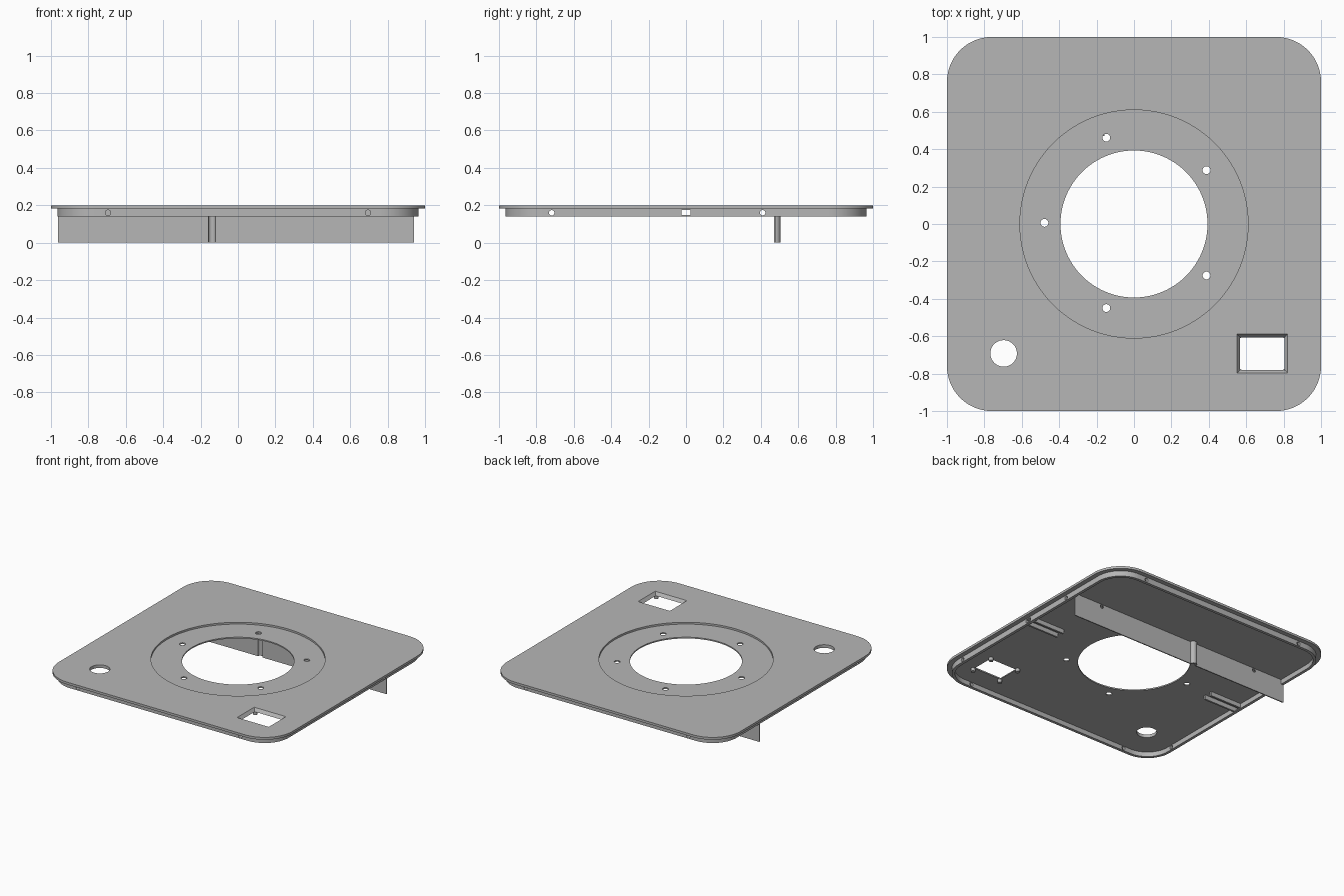
import bpy, bmesh
from math import sin, cos, pi, radians
from mathutils import Matrix

cube = bpy.data.objects.get("Cube")
if cube:
    bpy.data.objects.remove(cube, do_unlink=True)

grey = bpy.data.materials.new("matte_grey")
grey.use_nodes = True
grey.diffuse_color = (0.47, 0.47, 0.47, 1)
grey.node_tree.nodes["Principled BSDF"].inputs["Base Color"].default_value = (0.47, 0.47, 0.47, 1)


def prism(name, outline, z0, z1, place=None, top_scale=None):
    """Extrude a flat outline from z0 to z1; optionally taper its top."""
    bm = bmesh.new()
    face = bm.faces.new([bm.verts.new((x, y, z0)) for x, y in outline])
    grown = bmesh.ops.extrude_face_region(bm, geom=[face])["geom"]
    for v in (g for g in grown if isinstance(g, bmesh.types.BMVert)):
        v.co.z = z1
        if top_scale:
            v.co.x *= top_scale[0]
            v.co.y *= top_scale[1]
    if place:
        bm.transform(place)
    bmesh.ops.recalc_face_normals(bm, faces=bm.faces)
    mesh = bpy.data.meshes.new(name)
    bm.to_mesh(mesh)
    bm.free()
    mesh.materials.append(grey)
    obj = bpy.data.objects.new(name, mesh)
    bpy.context.collection.objects.link(obj)
    return obj


def arc(cx, cy, r, a0, a1, n):
    return [(cx + r * cos(a0 + (a1 - a0) * i / n), cy + r * sin(a0 + (a1 - a0) * i / n))
            for i in range(n + 1)]


def circle(r, n=32):
    return arc(0, 0, r, 0, 2 * pi, n)[:-1]


def rect(hx, hy):
    return [(-hx, -hy), (hx, -hy), (hx, hy), (-hx, hy)]


def rounded(half, r):
    c, pts = half - r, []
    for i, (sx, sy) in enumerate(((1, 1), (-1, 1), (-1, -1), (1, -1))):
        pts += arc(sx * c, sy * c, r, i * pi / 2, (i + 1) * pi / 2, 14)
    return pts


def combine(obj, tool, operation="DIFFERENCE"):
    """Apply a boolean and discard the tool."""
    mod = obj.modifiers.new("cut", "BOOLEAN")
    mod.operation, mod.object, mod.solver = operation, tool, "EXACT"
    bpy.context.view_layer.objects.active = obj
    bpy.ops.object.modifier_apply(modifier=mod.name)
    bpy.data.objects.remove(tool, do_unlink=True)


def at(x, y, z=0):
    return Matrix.Translation((x, y, z))


FLOOR, TOP, RIM = 0.176, 0.2, 0.14
ALONG_Y = Matrix.Rotation(radians(90), 4, "X")
ALONG_X = Matrix.Rotation(radians(90), 4, "Y")

# Cover: overhanging top plate with a hollow rim below
cover = prism("cover_plate", rounded(1, 0.24), 0.182, TOP)
combine(cover, prism("rim", rounded(0.965, 0.205), RIM, 0.19), "UNION")
combine(cover, prism("cavity", rounded(0.943, 0.183), 0.1, FLOOR))

# Round recess, central opening and ring of five bolt holes
combine(cover, prism("recess", circle(0.61, 96), 0.186, 0.3))
combine(cover, prism("opening", circle(0.393, 96), 0.1, 0.3))
for i in range(5):
    a = pi + i * 2 * pi / 5
    combine(cover, prism("bolt_hole", circle(0.021, 24), 0.1, 0.3,
                         at(0.479 * cos(a), 0.479 * sin(a) + 0.006)))

# Round port and bevelled window at the front corners
combine(cover, prism("port", circle(0.071, 40), 0.1, 0.3, at(-0.697, -0.692)))
WX, WY = 0.686, -0.693
combine(cover, prism("window", rect(0.118, 0.087), FLOOR - 0.0001, TOP + 0.0001, at(WX, WY),
                     (1.15, 1.2)))

# Screw holes and cable slots through the rim
for x in (-0.695, 0.695):
    combine(cover, prism("screw_hole", circle(0.0145, 20), -1.2, 1.2, at(x, 0, 0.16) @ ALONG_Y))
for y in (-0.718, 0.41):
    combine(cover, prism("screw_hole", circle(0.0145, 20), -1.2, 1.2, at(0, y, 0.16) @ ALONG_X))
combine(cover, prism("slot", rect(1.2, 0.025), 0.148, 0.1745))

# Rear baffle: thin sheet with a half-round channel pressed into it
BX, BY = -0.14, 0.475
profile = [(-0.963, BY - 0.004)]
profile += arc(BX, BY + 0.005, 0.025, pi, 0, 14)
profile += [(0.94, BY - 0.004), (0.94, BY + 0.004)]
inner = arc(BX, BY - 0.004, 0.019, 0, pi, 14)
front = [(-0.963, BY - 0.004)] + inner[::-1] + [(0.94, BY - 0.004)]
back = [(-0.963, BY + 0.004)] + arc(BX, BY + 0.004, 0.026, pi, 0, 14) + [(0.94, BY + 0.004)]
baffle = prism("rear_baffle", front + back[::-1], 0, FLOOR)
for x in (-0.695, 0.695):
    combine(baffle, prism("baffle_hole", circle(0.0145, 20), -1.2, 1.2,
                          at(x, 0, 0.16) @ ALONG_Y))

# Guide rails beside the slots, under the plate
rails = []
for side, label in ((1, "left"), (-1, "right")):
    for y, end in ((-0.032, "front"), (0.032, "rear")):
        rails.append(prism(f"{label}_{end}_rail", rect(0.135, 0.007), RIM + 0.003, FLOOR,
                           at(side * 0.81, y)))

# Short posts at the window corners
posts = []
for sx in (-1, 1):
    for sy in (-1, 1):
        posts.append(prism("window_post", circle(0.016, 20), 0.152, FLOOR,
                           at(WX + sx * 0.122, WY + sy * 0.098)))

# Smooth the round walls, keep edges crisp
bpy.ops.object.select_all(action="DESELECT")
for obj in [cover, baffle] + rails + posts:
    obj.select_set(True)
bpy.context.view_layer.objects.active = cover
bpy.ops.object.shade_smooth_by_angle(angle=radians(30))
